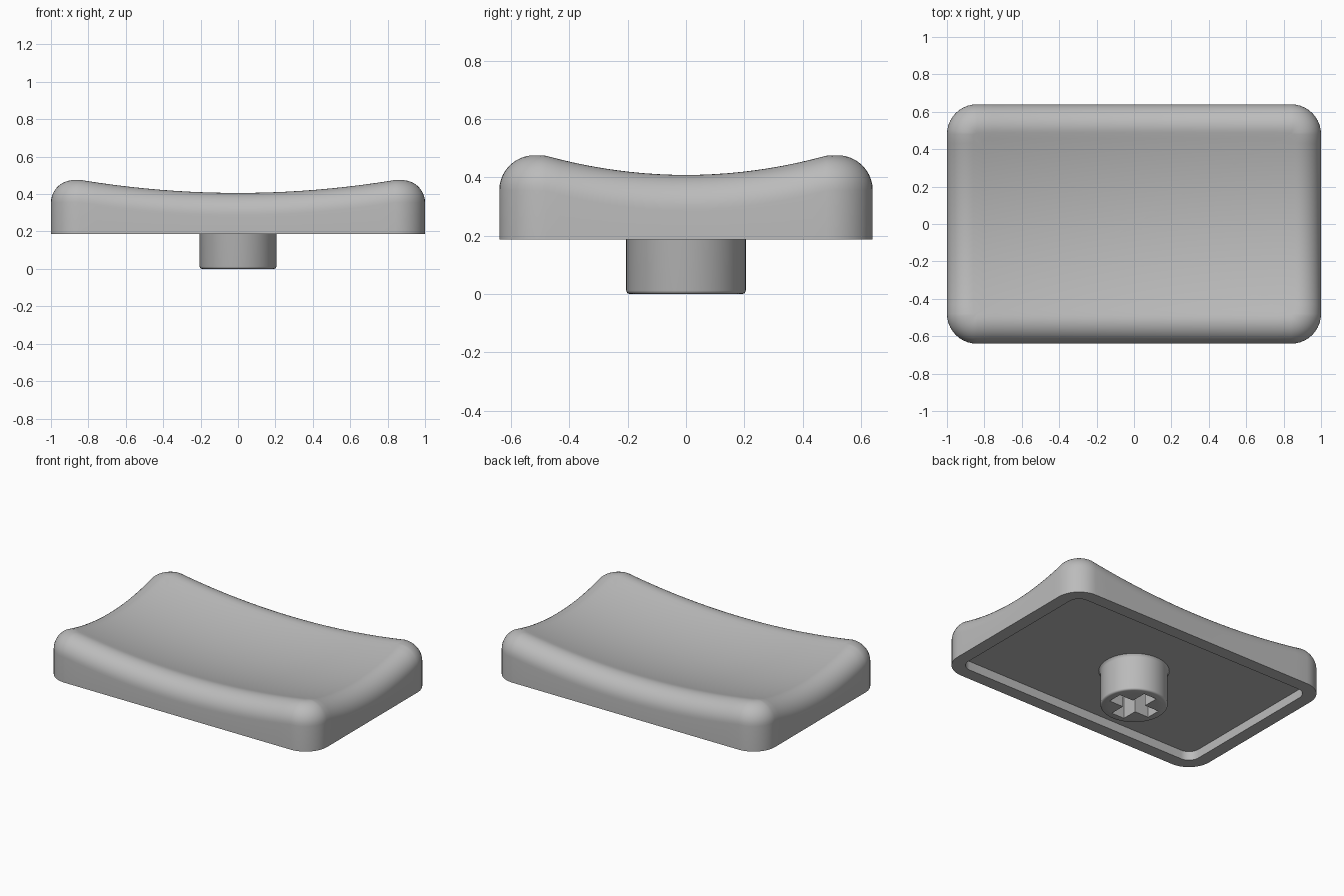
import bpy, bmesh, math
from mathutils import Vector

if "Cube" in bpy.data.objects:
    bpy.data.objects.remove(bpy.data.objects["Cube"], do_unlink=True)

HALF_X, HALF_Y = 1.0, 0.64      # plan half sizes
CORNER, FILLET = 0.16, 0.12     # plan corner radius, top edge radius
BASE, ROOF, WALL = 0.187, 0.247, 0.085

grey = bpy.data.materials.new("light grey plastic")
grey.use_nodes = True
grey.diffuse_color = (0.5, 0.5, 0.5, 1)
grey.node_tree.nodes["Principled BSDF"].inputs["Base Color"].default_value = (0.5, 0.5, 0.5, 1)


def make_object(name, bm):
    bmesh.ops.recalc_face_normals(bm, faces=bm.faces)
    mesh = bpy.data.meshes.new(name)
    bm.to_mesh(mesh)
    bm.free()
    mesh.materials.append(grey)
    obj = bpy.data.objects.new(name, mesh)
    bpy.context.collection.objects.link(obj)
    return obj


def activate(obj):
    bpy.ops.object.select_all(action='DESELECT')
    obj.select_set(True)
    bpy.context.view_layer.objects.active = obj


def loft(bm, rings):
    """Bridge successive closed rings of points; return the vertex rings."""
    loops = [[bm.verts.new(p) for p in ring] for ring in rings]
    for a, b in zip(loops, loops[1:]):
        for i in range(len(a)):
            j = (i + 1) % len(a)
            bm.faces.new((a[i], a[j], b[j], b[i]))
    return loops


def outline(arc=10, straight=20):
    """Rounded rectangle as (point, outward normal) pairs."""
    pts = []
    for k, (sx, sy) in enumerate([(1, 1), (-1, 1), (-1, -1), (1, -1)]):
        centre = Vector((sx * (HALF_X - CORNER), sy * (HALF_Y - CORNER)))
        for i in range(arc + 1):
            t = math.pi / 2 * (k + i / arc)
            n = Vector((math.cos(t), math.sin(t)))
            pts.append((centre + n * CORNER, n))
        # straight run to the next corner
        span = 2 * ((HALF_X if k % 2 == 0 else HALF_Y) - CORNER)
        start, along = pts[-1][0], Vector((-n.y, n.x))
        pts += [(start + along * span * i / straight, n) for i in range(1, straight)]
    return pts


def dish(x, y):
    return 0.334 + 0.098 * x * x + 0.285 * y * y


def section(p, n, steps=12):
    """Edge fillet from the wall up and over until tangent to the dish."""
    theta = 0.2
    for _ in range(5):
        q = p - n * FILLET * (1 + math.sin(theta))
        theta = math.atan(2 * (0.098 * q.x * n.x + 0.285 * q.y * n.y))
    q = p - n * FILLET * (1 + math.sin(theta))
    zc = dish(q.x, q.y) - FILLET * math.cos(theta)
    out = []
    for i in range(steps + 1):
        phi = (math.pi / 2 + theta) * i / steps
        r = p - n * FILLET * (1 - math.cos(phi))
        out.append(Vector((r.x, r.y, zc + FILLET * math.sin(phi))))
    return out


# Cap: underside recess, rim, outer wall, rounded edge and dished top
path = outline()


def level(inset, z):
    return [(p - n * inset).to_3d() + Vector((0, 0, z)) for p, n in path]


rings = [level(WALL, ROOF), level(WALL, BASE), level(0, BASE)]
edge = list(zip(*[section(p, n) for p, n in path]))
rings += edge
for i in range(15, 0, -1):
    s = i / 16
    rings.append([(v.x * s, v.y * s, dish(v.x * s, v.y * s)) for v in edge[-1]])
bm = bmesh.new()
loops = loft(bm, rings)
bm.faces.new(loops[0])
middle = bm.verts.new((0, 0, dish(0, 0)))
last = loops[-1]
for i in range(len(last)):
    bm.faces.new((last[i - 1], last[i], middle))
cap = make_object("cap", bm)

# Stem: turned post with a rounded foot and slight flare at the root
profile = [(0.193, 0), (0.199, 0.002), (0.203, 0.006), (0.205, 0.012),
           (0.205, 0.228), (0.208, 0.238), (0.215, 0.247), (0.215, 0.26)]
SIDES = 64
bm = bmesh.new()
loops = loft(bm, [[(r * math.cos(math.tau * i / SIDES), r * math.sin(math.tau * i / SIDES), z)
                   for i in range(SIDES)] for r, z in profile])
bm.faces.new(loops[0])
bm.faces.new(loops[-1])
stem = make_object("stem", bm)

# Cross-shaped socket cut into the stem
arm, half = 0.153, 0.048
cross = []
for k in range(4):
    c, s = round(math.cos(k * math.pi / 2)), round(math.sin(k * math.pi / 2))
    cross += [(x * c - y * s, x * s + y * c) for x, y in [(arm, -half), (arm, half), (half, half)]]
bm = bmesh.new()
loops = loft(bm, [[(x, y, z) for x, y in cross] for z in (-0.05, 0.252)])
bm.faces.new(loops[0])
bm.faces.new(loops[1])
cutter = make_object("socket_cutter", bm)
cutter.hide_render = True
cut = stem.modifiers.new("socket", 'BOOLEAN')
cut.operation, cut.object, cut.solver = 'DIFFERENCE', cutter, 'EXACT'
activate(stem)
bpy.ops.object.modifier_apply(modifier=cut.name)
bpy.data.objects.remove(cutter, do_unlink=True)

for obj in (cap, stem):
    activate(obj)
    bpy.ops.object.shade_smooth_by_angle(angle=math.radians(35))
